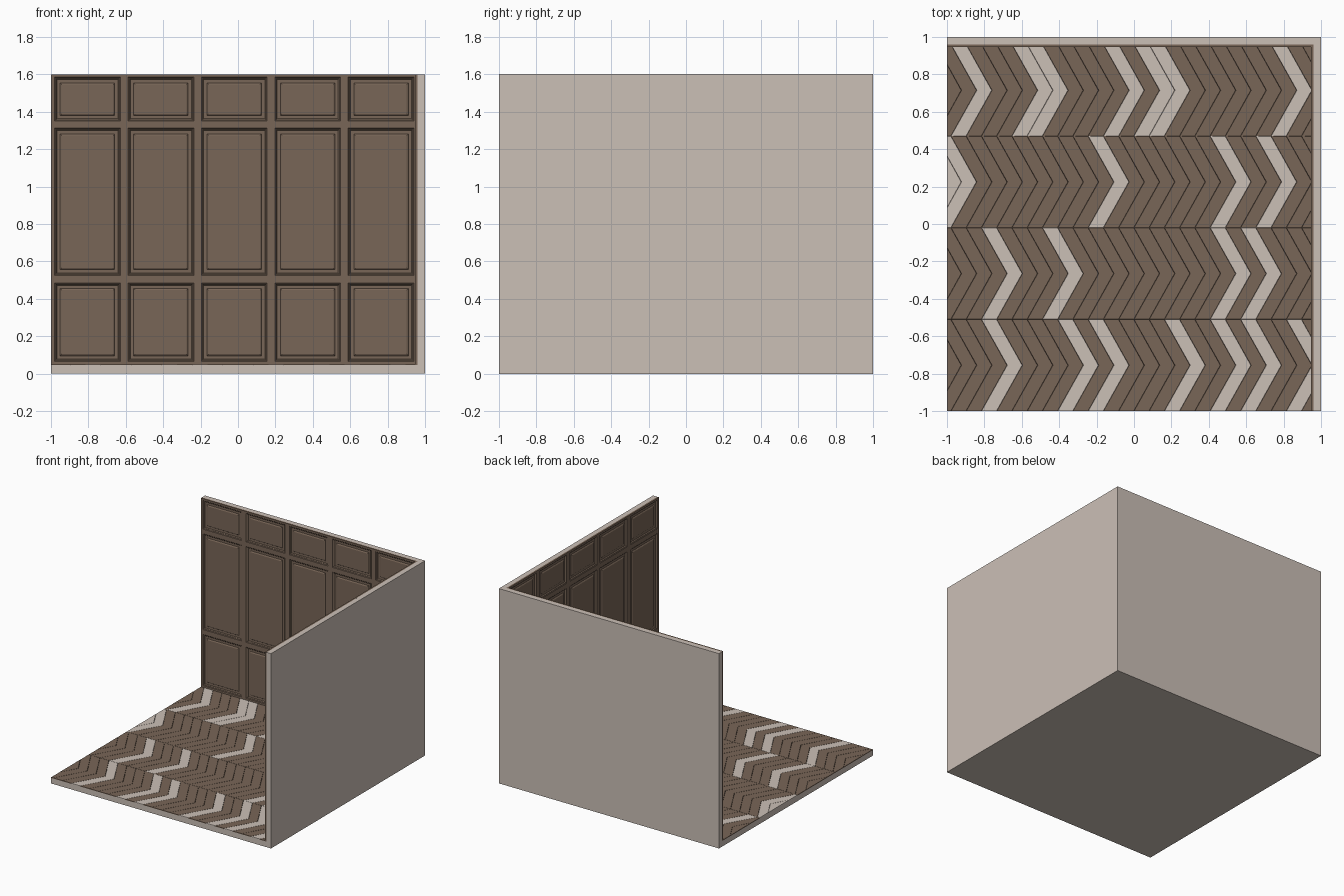
import bpy, bmesh
from mathutils import Matrix

if "Cube" in bpy.data.objects:
    bpy.data.objects.remove(bpy.data.objects["Cube"])

IN = 0.96        # inner face of the walls
FLOOR = 0.045    # slab top, planks rise to 0.05


def material(name, rgb):
    m = bpy.data.materials.new(name)
    m.diffuse_color = (*rgb, 1)
    m.use_nodes = True
    m.node_tree.nodes["Principled BSDF"].inputs["Base Color"].default_value = m.diffuse_color
    return m


WOOD = material("brown wood", (0.19, 0.133, 0.096))
PALE = material("pale beige", (0.6, 0.525, 0.47))


def finish(bm, name, mat):
    me = bpy.data.meshes.new(name)
    bm.to_mesh(me)
    bm.free()
    ob = bpy.data.objects.new(name, me)
    bpy.context.collection.objects.link(ob)
    me.materials.append(mat)
    return ob


def box(name, lo, hi, mat):
    bm = bmesh.new()
    bmesh.ops.create_cube(bm, size=1)
    for v in bm.verts:
        v.co = [lo[i] if v.co[i] < 0 else hi[i] for i in range(3)]
    return finish(bm, name, mat)


# room shell: one block with the open corner cut away
shell = box("room_shell", (-1, -1, 0), (1, 1, 1.6), PALE)
cutter = box("cutter", (-1.2, -1.2, FLOOR), (IN, IN, 1.8), PALE)
mod = shell.modifiers.new("open corner", 'BOOLEAN')
mod.operation = 'DIFFERENCE'
mod.solver = 'EXACT'
mod.object = cutter
bpy.context.view_layer.objects.active = shell
bpy.ops.object.modifier_apply(modifier=mod.name)
bpy.data.objects.remove(cutter)


# wall panelling: a grid of stiles and rails with moulded panels inset
def panelling(name, swap):
    us = [-1]
    for i in range(5):
        u = -0.981 + 0.3925 * i
        us += [u, u + 0.352]
    us.append(IN)
    zs = [0.045, 0.065, 0.485, 0.525, 1.312, 1.35, 1.585, 1.6]
    face_y = IN - 0.014
    bm = bmesh.new()
    grid = [[bm.verts.new((u, face_y, z)) for z in zs] for u in us]
    panels = []
    for i in range(len(us) - 1):
        for j in range(len(zs) - 1):
            f = bm.faces.new((grid[i][j], grid[i + 1][j],
                              grid[i + 1][j + 1], grid[i][j + 1]))
            if i % 2 and j % 2:
                panels.append(f)
    bm.normal_update()
    # rim edge, cove, flat border, then raised field
    for width, depth in ((0.006, -0.004), (0.004, 0), (0.008, -0.007),
                         (0.025, 0), (0.004, 0.004), (0.008, 0.003)):
        bmesh.ops.inset_individual(bm, faces=panels, thickness=width, depth=depth)
    # close the sheet back to the wall
    rim = [e for e in bm.edges if e.is_boundary]
    ext = bmesh.ops.extrude_edge_only(bm, edges=rim)["geom"]
    for v in ext:
        if isinstance(v, bmesh.types.BMVert):
            v.co.y = IN
    bmesh.ops.contextual_create(bm, geom=[e for e in bm.edges if e.is_boundary])
    if swap:
        bm.transform(Matrix(((0, 1, 0, 0), (1, 0, 0, 0), (0, 0, 1, 0), (0, 0, 0, 1))))
    bmesh.ops.recalc_face_normals(bm, faces=bm.faces[:])
    finish(bm, name, WOOD)


panelling("back_wall_panelling", False)
panelling("right_wall_panelling", True)

# chevron floor: four rows, the numbers are the pale planks in each row
ROWS = [(-1.0, {2, 7, 9, 14, 17, 19, 22}),
        (-0.51, {2, 6, 17, 19}),
        (-0.02, {-2, -1, 9, 17, 20}),
        (0.47, {0, 4, 5, 10, 12, 13, 21})]
PITCH, SHIFT, DEPTH = 0.0815, 0.137, 0.49


def planks(name, mat, pale):
    bm = bmesh.new()
    for y0, light in ROWS:
        for k in range(-2, 24):
            if (k in light) != pale:
                continue
            tip = -0.76 + PITCH * k
            left, right = [], []
            for n, dx in enumerate((SHIFT, 0, SHIFT)):
                y = y0 + n * DEPTH / 2
                left.append(bm.verts.new((tip - dx - PITCH, y, FLOOR)))
                right.append(bm.verts.new((tip - dx, y, FLOOR)))
            for n in (0, 1):
                bm.faces.new((left[n], right[n], right[n + 1], left[n + 1]))
    # trim at the open side and at the right wall
    for x, sign in ((-1, -1), (IN, 1)):
        bmesh.ops.bisect_plane(bm, geom=bm.verts[:] + bm.edges[:] + bm.faces[:],
                               plane_co=(x, 0, 0), plane_no=(sign, 0, 0),
                               clear_outer=True)
    # join the two halves of each plank
    bmesh.ops.dissolve_edges(bm, edges=[e for e in bm.edges if len(e.link_faces) == 2],
                             use_verts=False)
    bm.normal_update()
    # chamfered plank tops
    big = [f for f in bm.faces if f.calc_area() > 3e-4]
    bmesh.ops.inset_individual(bm, faces=big, thickness=0.0015, depth=0.005)
    finish(bm, name, mat)


planks("dark_floor_planks", WOOD, False)
planks("pale_floor_planks", PALE, True)
